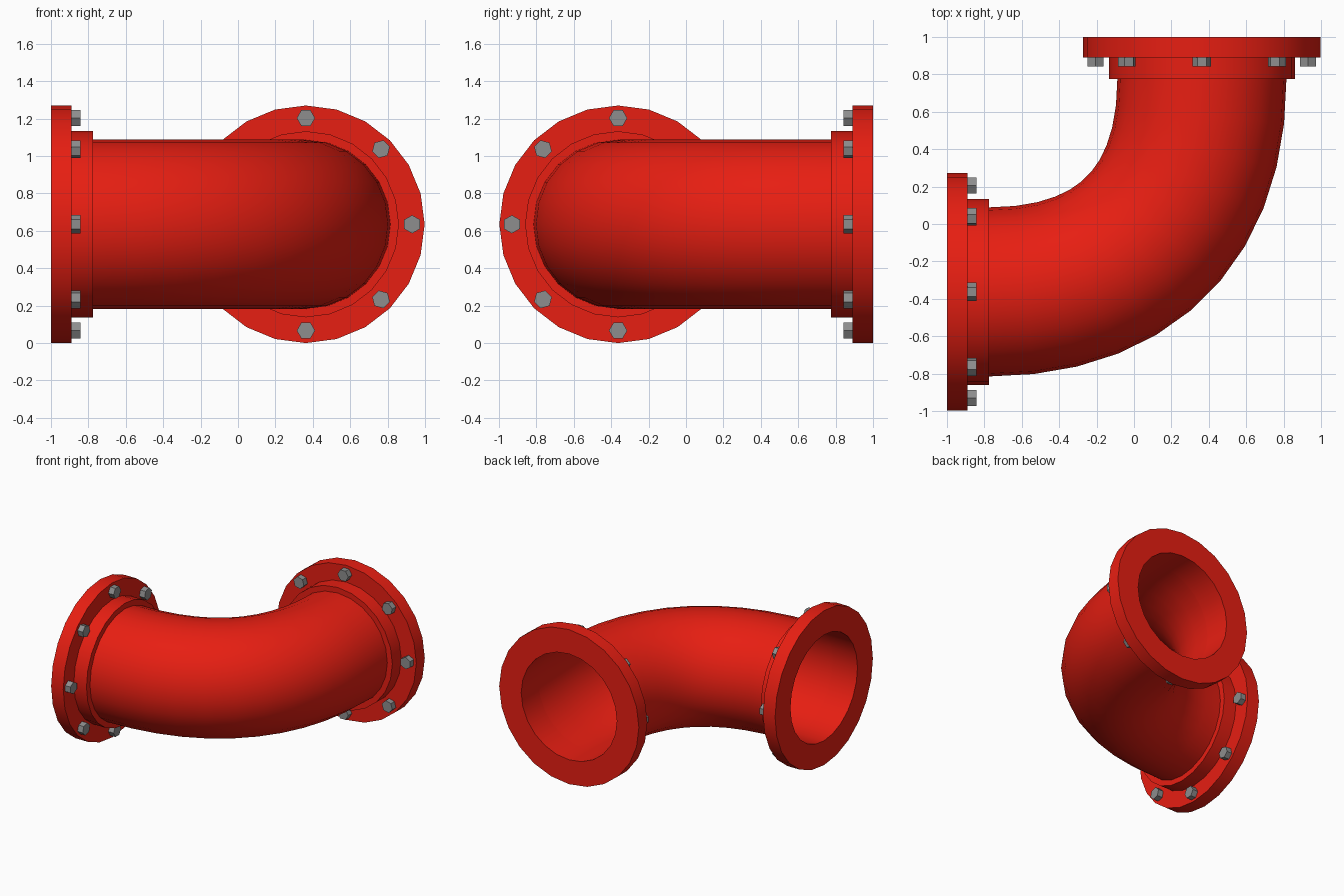
import bpy, bmesh
from math import sin, cos, pi, radians
from mathutils import Vector, Matrix

if "Cube" in bpy.data.objects:
    bpy.data.objects.remove(bpy.data.objects["Cube"])

SIDES, Z, OFF = 24, 0.635, 0.363
BORE, PIPE_R, DEPTH = 0.435, 0.452, 0.225


def material(name, rgb):
    m = bpy.data.materials.new(name)
    m.diffuse_color = (*rgb, 1)
    m.use_nodes = True
    m.node_tree.nodes["Principled BSDF"].inputs["Base Color"].default_value = m.diffuse_color
    return m


RED = material("red_paint", (0.8, 0.013, 0.006))
STEEL = material("bolt_steel", (0.27, 0.27, 0.27))


def finish(bm, name, mat, matrix=Matrix(), angle=30):
    bmesh.ops.recalc_face_normals(bm, faces=bm.faces)
    me = bpy.data.meshes.new(name)
    bm.to_mesh(me)
    bm.free()
    me.materials.append(mat)
    ob = bpy.data.objects.new(name, me)
    ob.matrix_world = matrix
    bpy.context.collection.objects.link(ob)
    bpy.ops.object.select_all(action='DESELECT')
    ob.select_set(True)
    bpy.context.view_layer.objects.active = ob
    bpy.ops.object.shade_smooth_by_angle(angle=radians(angle))
    return ob


def skin(bm, rings):
    """Join a closed sequence of vertex rings with quads."""
    for i, a in enumerate(rings):
        b = rings[(i + 1) % len(rings)]
        for k in range(SIDES):
            j = (k + 1) % SIDES
            bm.faces.new((a[k], a[j], b[j], b[k]))


def flange(name, matrix):
    # stepped ring: wide plate plus narrower collar, with an open bore
    profile = [(BORE, 0), (0.635, 0), (0.635, 0.11), (0.4975, 0.11),
               (0.4975, DEPTH), (BORE, DEPTH)]
    bm = bmesh.new()
    skin(bm, [[bm.verts.new((r * cos(2 * pi * k / SIDES), r * sin(2 * pi * k / SIDES), d))
               for k in range(SIDES)] for r, d in profile])
    finish(bm, name, RED, matrix)

    # eight hexagonal bolt heads on the inner side of the plate
    bm = bmesh.new()
    for k in range(8):
        spot = Matrix.Rotation(k * pi / 4, 4, 'Z') @ Matrix.Translation((0.568, 0, 0.131))
        # one corner of each hexagon points along the bolt circle
        bmesh.ops.create_cone(bm, cap_ends=True, segments=6, radius1=0.049, radius2=0.049,
                              depth=0.052, matrix=spot)
    finish(bm, name + "_bolts", STEEL, matrix)


flange("left_flange", Matrix.Translation((-1, -OFF, Z)) @ Matrix.Rotation(pi / 2, 4, 'Y'))
flange("back_flange", Matrix.Translation((OFF, 1, Z)) @ Matrix.Rotation(pi / 2, 4, 'X'))

# curved pipe: outer and inner walls swept along a Bezier bend
E, H, N = 1 - DEPTH, 0.727, 11
p0, p3 = Vector((-E, -OFF, Z)), Vector((OFF, E, Z))
p1, p2 = p0 + Vector((H, 0, 0)), p3 - Vector((0, H, 0))
bm = bmesh.new()


def ring(i, r):
    t = i / N
    s = 1 - t
    c = s**3 * p0 + 3 * s * s * t * p1 + 3 * s * t * t * p2 + t**3 * p3
    d = (s * s * (p1 - p0) + 2 * s * t * (p2 - p1) + t * t * (p3 - p2)).normalized()
    side = Vector((d.y, -d.x, 0))
    return [bm.verts.new(c + r * (cos(2 * pi * k / SIDES) * side
                                  + sin(2 * pi * k / SIDES) * Vector((0, 0, 1))))
            for k in range(SIDES)]


skin(bm, [ring(i, PIPE_R) for i in range(N + 1)] +
         [ring(i, BORE) for i in range(N, -1, -1)])
finish(bm, "elbow_pipe", RED, angle=40)
